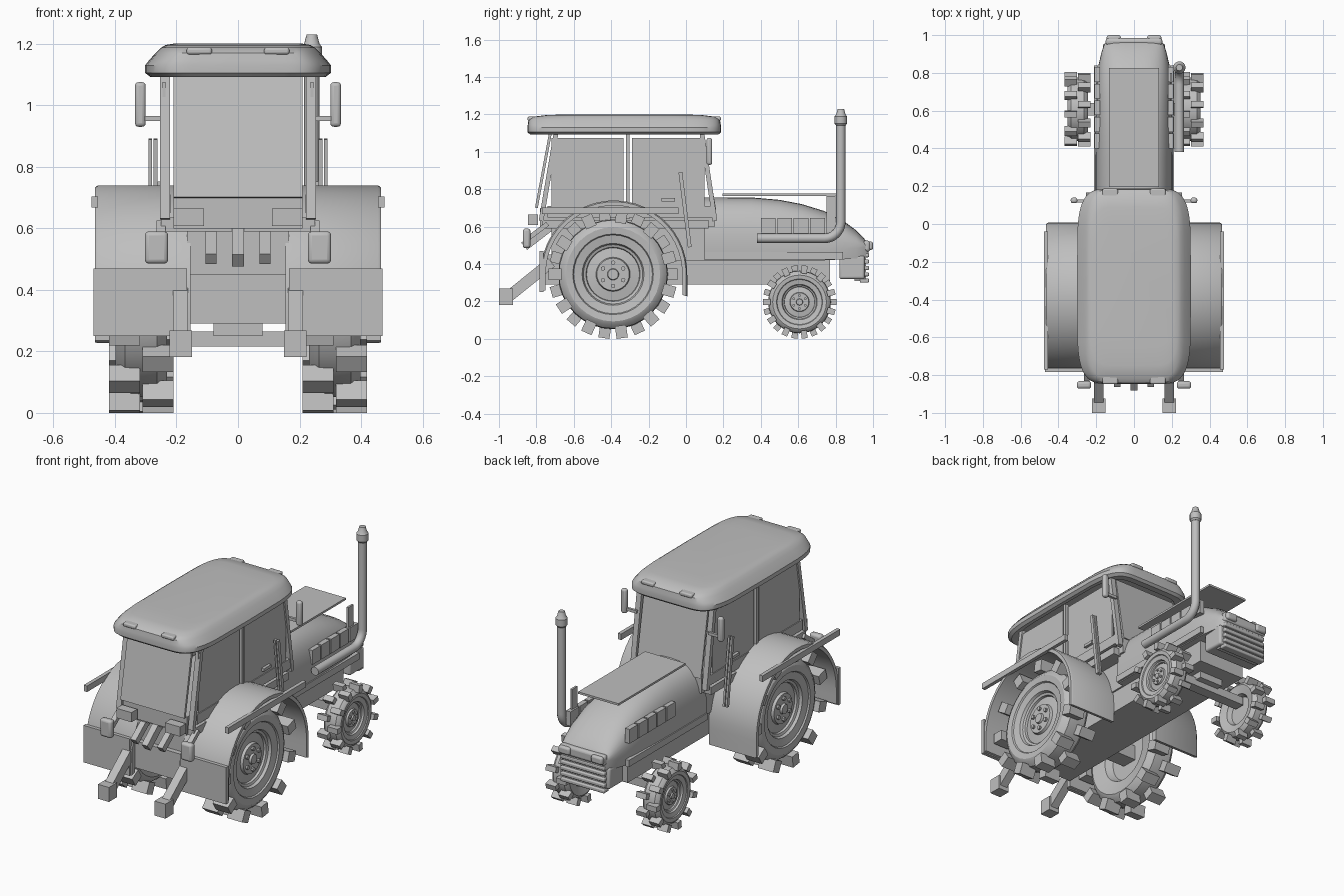
import bpy, bmesh, math
from mathutils import Vector, Matrix

if "Cube" in bpy.data.objects:
    bpy.data.objects.remove(bpy.data.objects["Cube"])

grey = bpy.data.materials.new("plain grey")
grey.diffuse_color = (0.52, 0.52, 0.52, 1)
grey.use_nodes = True
grey.node_tree.nodes["Principled BSDF"].inputs["Base Color"].default_value = grey.diffuse_color


def finish(name, bm, smooth=False, bevel=0, angle=35):
    bmesh.ops.recalc_face_normals(bm, faces=bm.faces)
    me = bpy.data.meshes.new(name)
    bm.to_mesh(me)
    bm.free()
    ob = bpy.data.objects.new(name, me)
    bpy.context.collection.objects.link(ob)
    me.materials.append(grey)
    if bevel:
        m = ob.modifiers.new("round", 'BEVEL')
        m.width, m.segments = bevel, 3
    if smooth or bevel:
        bpy.ops.object.select_all(action='DESELECT')
        bpy.context.view_layer.objects.active = ob
        ob.select_set(True)
        bpy.ops.object.shade_smooth_by_angle(angle=math.radians(angle))
    return ob


def box(name, x, y, z, bevel=0):
    """Box from (min, max) ranges."""
    bm = bmesh.new()
    c = [(a[0] + a[1]) / 2 for a in (x, y, z)]
    s = [abs(a[1] - a[0]) for a in (x, y, z)]
    bmesh.ops.create_cube(bm, size=1, matrix=Matrix.Translation(c) @ Matrix.Diagonal((*s, 1)))
    return finish(name, bm, bevel=bevel)


def pair(name, x, y, z, bevel=0):
    for s, side in ((1, "right"), (-1, "left")):
        box(f"{name}_{side}", (s * x[0], s * x[1]), y, z, bevel)


def beam(name, x, p, q, wx, t, bevel=0):
    """Slanted bar between two (y, z) points, centred on x."""
    bm = bmesh.new()
    d = Vector((0, q[0] - p[0], q[1] - p[1]))
    rot = Matrix.Rotation(math.atan2(-d.y, d.z), 4, 'X')
    mid = Vector((x, (p[0] + q[0]) / 2, (p[1] + q[1]) / 2))
    bmesh.ops.create_cube(bm, size=1, matrix=Matrix.Translation(mid) @ rot @ Matrix.Diagonal((wx, t, d.length, 1)))
    return finish(name, bm, bevel=bevel)


def beams(name, x, p, q, wx, t, bevel=0):
    beam(name + "_right", x, p, q, wx, t, bevel)
    beam(name + "_left", -x, p, q, wx, t, bevel)


def loft(name, rings, smooth=True, angle=35):
    bm = bmesh.new()
    vs = [[bm.verts.new(p) for p in r] for r in rings]
    n = len(vs[0])
    for a, b in zip(vs, vs[1:]):
        for i in range(n):
            j = (i + 1) % n
            bm.faces.new((a[i], a[j], b[j], b[i]))
    bm.faces.new(vs[0])
    bm.faces.new(vs[-1])
    return finish(name, bm, smooth, angle=angle)


def spow(v, e):
    return math.copysign(abs(v) ** e, v)


# Roof: rounded rectangles, tapered at both ends, recessed underneath
def roof_ring(z, hx, hy):
    ring = []
    for i in range(56):
        t = 2 * math.pi * i / 56
        v = spow(math.sin(t), .25)
        ring.append((hx * spow(math.cos(t), .25) * (1 - .12 * abs(v) ** 5), -.33 + hy * v, z))
    return ring


loft("roof", [roof_ring(*r) for r in (
    (1.12, .25, .45), (1.095, .26, .46), (1.092, .285, .503), (1.105, .302, .517), (1.13, .302, .518),
    (1.145, .29, .516), (1.17, .268, .512), (1.187, .25, .49), (1.196, .235, .42), (1.2, .21, .32))])
for y, end in ((.165, "front"), (-.825, "rear")):
    pair("roof_lamp_" + end, (.085, .167), (y - .022, y + .022), (1.165, 1.188), .008)

# Cab: windows, pillars and base
beam("rear_window", 0, (-.8, .7), (-.725, 1.1), .42, .015)
beam("windshield", 0, (.155, .69), (.085, 1.1), .42, .012)
pair("rear_side_window", (.235, .245), (-.72, -.335), (.71, 1.075))
pair("door_window", (.235, .245), (-.29, .1), (.71, 1.075))
beams("rear_pillar", .237, (-.775, .63), (-.695, 1.1), .032, .025)
beams("front_pillar", .237, (.155, .63), (.085, 1.1), .032, .025)
beams("middle_pillar", .24, (-.312, .64), (-.312, 1.1), .025, .02)
box("cab_base", (-.21, .21), (-.78, .155), (.6, .7))
box("cab_floor", (-.25, .25), (-.77, .12), (.59, .635))
pair("cab_sill", (.22, .25), (-.74, .155), (.65, .71))
pair("door_handle", (.245, .262), (-.13, -.06), (.735, .752))

# Mirrors and hand rails
pair("mirror", (.3, .335), (.11, .14), (.93, 1.075), .012)
pair("mirror_arm", (.235, .31), (.115, .13), (.948, .965))
for x in (.268, .285):
    beams("hand_rail", x, (-.03, .89), (.02, .49), .012, .02)

# Chassis
box("main_frame", (-.155, .155), (-.75, .77), (.29, .45))
box("gearbox", (-.165, .165), (-.72, .12), (.42, .61))
box("rear_axle", (-.3, .3), (-.44, -.34), (.3, .39))
box("front_axle", (-.27, .27), (.575, .64), (.215, .265))
box("axle_mount", (-.08, .08), (.54, .68), (.25, .3))


# Hood: rounded arches along y
def arch(y, w, top, bot):
    mid = bot + .055
    pts = [(w * spow(math.cos(t), .68), y, mid + (top - mid) * math.sin(t) ** .75)
           for t in (math.pi * i / 20 for i in range(21))]
    return [(w * .97, y, bot)] + pts + [(-w * .97, y, bot)]


loft("hood", [arch(*a) for a in (
    (.1, .207, .757, .42), (.35, .207, .756, .42), (.5, .206, .743, .42), (.62, .203, .72, .42),
    (.74, .198, .683, .42), (.84, .188, .632, .425), (.91, .172, .58, .43), (.95, .158, .54, .435),
    (.975, .14, .505, .44))], angle=40)
pair("hood_trim", (.19, .212), (.1, .84), (.425, .465))
box("hood_plate", (-.133, .133), (.195, .825), (.764, .776))
for i in range(5):
    y = .4 + i * .088
    pair(f"hood_vent_{i}", (.18, .21), (y, y + .078), (.56, .645))
box("heat_shield", (.19, .202), (.75, .8), (.61, .765))

# Nose: lights, grille and front block
box("nose_block", (-.165, .165), (.82, .955), (.32, .445), .012)
box("nose_bar", (-.15, .15), (.945, .985), (.465, .525), .015)
pair("headlight", (.07, .145), (.95, 1.0), (.475, .52), .012)
box("grille_back", (-.14, .14), (.9, .962), (.31, .46))
for i in range(5):
    z = .3 + i * .034
    box(f"grille_slat_{i}", (-.145, .145), (.93, .978), (z, z + .022), .006)

# Exhaust: bent tube and cap
cu = bpy.data.curves.new("exhaust_pipe", 'CURVE')
cu.dimensions, cu.bevel_depth, cu.bevel_resolution, cu.use_fill_caps = '3D', .025, 4, True
path = [(.38, .537)] + [(.74 + .088 * math.sin(a), .625 - .088 * math.cos(a))
                        for a in (math.pi / 16 * i for i in range(9))] + [(.828, 1.16)]
sp = cu.splines.new('POLY')
sp.points.add(len(path) - 1)
for p, (y, z) in zip(sp.points, path):
    p.co = (.24, y, z, 1)
sp.use_smooth = True
cu.materials.append(grey)
bpy.context.collection.objects.link(bpy.data.objects.new("exhaust_pipe", cu))
loft("exhaust_cap", [[(.24 + r * math.cos(k * math.pi / 8), .828 + r * math.sin(k * math.pi / 8), z)
                      for k in range(16)] for r, z in
                     ((.025, 1.14), (.033, 1.15), (.033, 1.19), (.025, 1.2), (.017, 1.23))])


# Wheels: lathed tyre and rim, staggered lugs
def wheel(name, x, y, r, half, lugs, lug_w, lug_in, bolt):
    s = 1 if x > 0 else -1
    prof = [(a * r, b * half) for a, b in rings]
    loft(name, [[(x + s * o, y + q * math.cos(k * math.pi / 16), r + q * math.sin(k * math.pi / 16))
                 for k in range(32)] for q, o in prof], angle=30)
    bm = bmesh.new()
    for i in range(lugs * 2):
        side = 1 if i % 2 else -1
        rot = Matrix.Rotation(math.pi * (i + .5) / lugs, 4, 'X')
        mid = Matrix.Translation((side * half * .52, 0, r * (1 + lug_in) / 2))
        bmesh.ops.create_cube(bm, size=1, matrix=Matrix.Translation((x, y, r)) @ rot @ mid
                              @ Matrix.Diagonal((half * .96, lug_w, r * (1 - lug_in) * .98, 1)))
    for i in range(6):  # wheel bolts
        rot = Matrix.Rotation(math.pi * i / 3, 4, 'X')
        bmesh.ops.create_cone(bm, cap_ends=True, segments=8, radius1=r * .035, radius2=r * .035, depth=half * .2,
                              matrix=Matrix.Translation((x + s * half * bolt, y, r)) @ rot
                              @ Matrix.Translation((0, 0, r * .18)) @ Matrix.Rotation(math.pi / 2, 4, 'Y'))
    finish(name + "_lugs", bm)


rings = ((.08, .62), (.09, .5), (.25, .5), (.265, .35), (.41, .28), (.42, .4), (.46, .45), (.48, .6), (.61, .68),
         (.625, .76), (.73, .8), (.78, .72), (.84, .5), (.85, 0), (.84, -.5), (.78, -.72), (.73, -.8),
         (.62, -.72), (.48, -.6), (.42, -.2), (.1, -.2))
for s, side in ((1, "right"), (-1, "left")):
    wheel("rear_wheel_" + side, s * .315, -.39, .345, .105, 11, .06, .8, .52)
    wheel("front_wheel_" + side, s * .298, .607, .197, .069, 11, .032, .78, .52)

# Rear fenders: thick arcs with straight lower ends, and mud flaps
for s, side in ((1, "right"), (-1, "left")):
    arc = []
    for i in range(29):
        a = math.radians(-18 + 212 * i / 28)
        c, n = math.cos(a), math.sin(a)
        if n < 0:
            c = math.copysign(1, c)
        arc.append([(s * x, -.385 + q * c, .348 + q * n)
                    for x, q in ((.155, .365), (.155, .392), (.455, .392), (.465, .385), (.465, .365))])
    loft("fender_" + side, arc)
pair("mud_flap", (.165, .47), (-.783, -.762), (.25, .47))
pair("fender_rail", (.455, .477), (-.77, -.04), (.667, .703))

# Rear lamps and brackets
pair("rear_lamp", (.227, .303), (-.872, -.832), (.485, .59), .014)
beams("rear_lamp_arm", .25, (-.84, .54), (-.74, .615), .03, .025)
pair("rear_box", (.11, .21), (-.845, -.79), (.608, .665))

# Hitch: lower arms, end blocks and upper links
beams("hitch_arm", .187, (-.95, .225), (-.72, .41), .05, .06)
pair("hitch_block", (.15, .222), (-1.0, -.925), (.182, .268))
beams("hitch_link", .088, (-.85, .5), (-.72, .6), .035, .04)
beam("hitch_top_link", 0, (-.865, .495), (-.72, .615), .038, .05)
